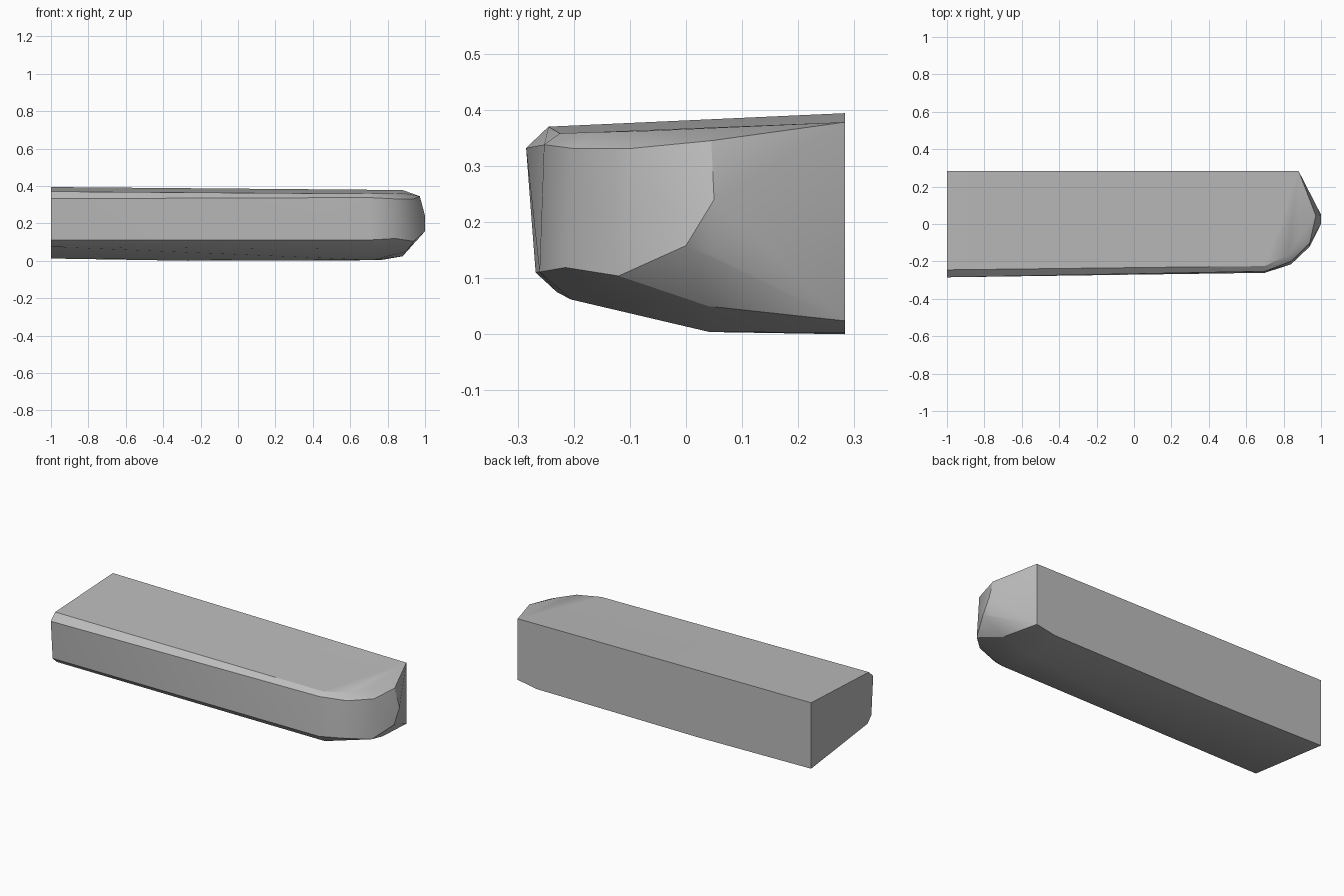
import bpy
import bmesh

cube = bpy.data.objects.get("Cube")
if cube:
    bpy.data.objects.remove(cube, do_unlink=True)

# One plain grey
grey = bpy.data.materials.new("mid_grey")
grey.use_nodes = True
colour = (0.5, 0.5, 0.5, 1)
grey.diffuse_color = colour
grey.node_tree.nodes["Principled BSDF"].inputs["Base Color"].default_value = colour

# Flat cut end: (y, z) corners at x = -1
cut_end = [(0.283, 0.394), (-0.245, 0.37), (-0.285, 0.332),
           (-0.268, 0.11), (-0.23, 0.075), (0.283, 0.012)]

# Rounded end: rows of (x, y, z) running from the front round to the back
top_rim = [(0.7, -0.225, 0.358), (0.82, -0.17, 0.36), (0.88, -0.08, 0.362),
           (0.88, 0.283, 0.378)]
upper_rim = [(0.7, -0.253, 0.338), (0.84, -0.2, 0.331), (0.94, -0.1, 0.331),
             (0.972, 0.045, 0.345)]
nose = [(1.0, 0.05, 0.24), (1.0, 0.0, 0.158), (0.985, 0.042, 0.143)]
lower_rim = [(0.7, -0.261, 0.111), (0.84, -0.215, 0.119),
             (0.94, -0.12, 0.104), (0.9, 0.04, 0.05), (0.88, 0.283, 0.024)]
underside = [(0.7, -0.205, 0.062), (0.72, 0.042, 0.004),
             (0.76, 0.283, 0.003), (-0.27, 0.283, 0.0)]

points = [(-1, y, z) for y, z in cut_end]
for row in (top_rim, upper_rim, nose, lower_rim, underside):
    points += row

# Wrap the rows in one closed skin and merge the flat triangles
bm = bmesh.new()
for p in points:
    bm.verts.new(p)
result = bmesh.ops.convex_hull(bm, input=bm.verts[:])
loose = [v for v in bm.verts if not v.link_faces]
bmesh.ops.delete(bm, geom=loose, context='VERTS')
bmesh.ops.dissolve_limit(bm, angle_limit=0.01, verts=bm.verts[:], edges=bm.edges[:])
bmesh.ops.recalc_face_normals(bm, faces=bm.faces[:])

mesh = bpy.data.meshes.new("bumper_half")
bm.to_mesh(mesh)
bm.free()
mesh.materials.append(grey)
bumper = bpy.data.objects.new("bumper_half", mesh)
bpy.context.collection.objects.link(bumper)

# Soft shading round the corner, crisp along the long edges
bpy.ops.object.select_all(action='DESELECT')
bumper.select_set(True)
bpy.context.view_layer.objects.active = bumper
bpy.ops.object.shade_smooth_by_angle(angle=0.52)
